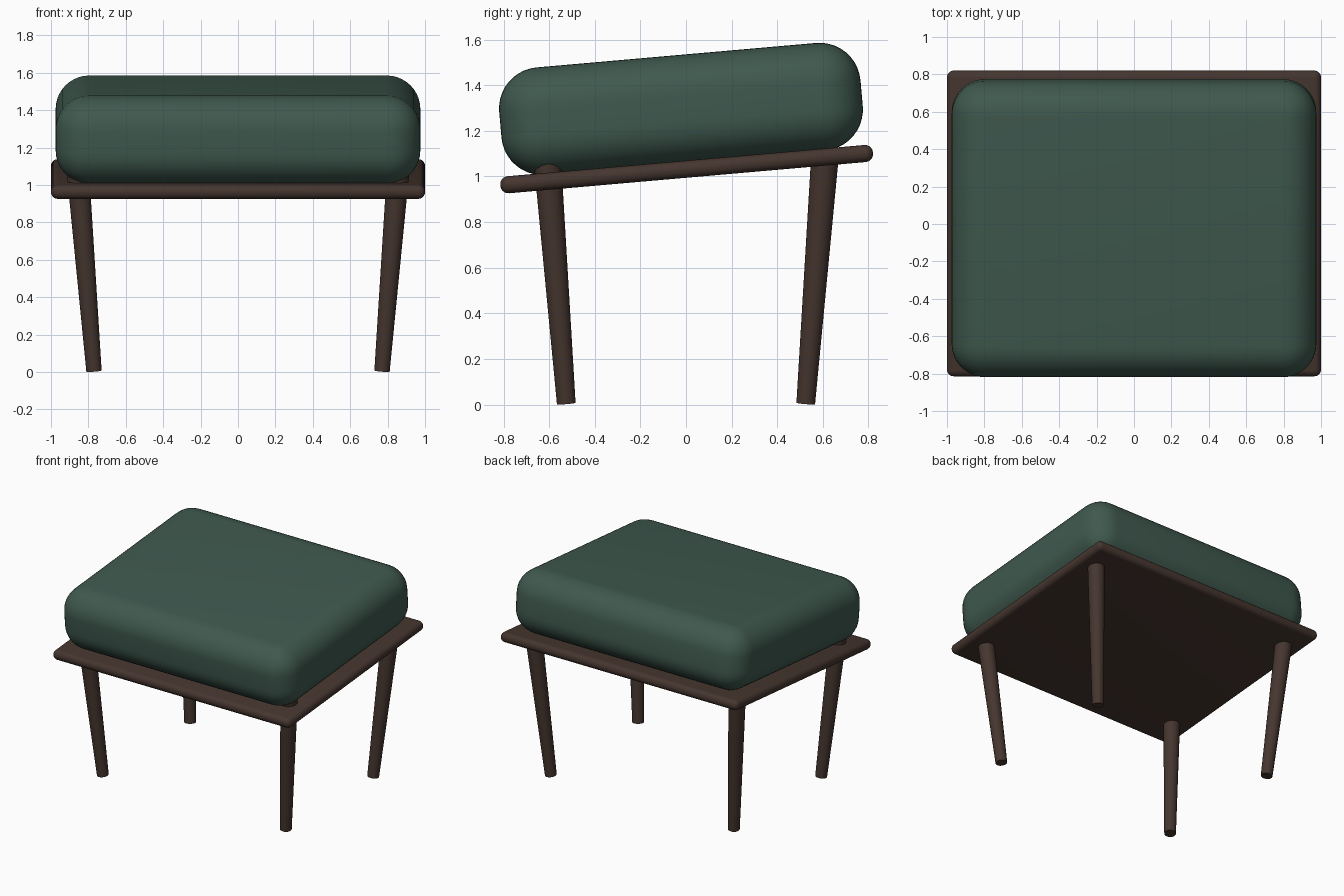
import bpy, math
from mathutils import Vector

if "Cube" in bpy.data.objects:
    bpy.data.objects.remove(bpy.data.objects["Cube"])

TILT = math.radians(5)


def material(name, color):
    m = bpy.data.materials.new(name)
    m.diffuse_color = (*color, 1)
    m.use_nodes = True
    m.node_tree.nodes["Principled BSDF"].inputs["Base Color"].default_value = m.diffuse_color
    return m


green = material("green_fabric", (0.05, 0.10, 0.077))
wood = material("dark_wood", (0.06, 0.036, 0.028))


def rounded_box(name, loc, size, radius, segments, mat):
    bpy.ops.mesh.primitive_cube_add(size=1, location=loc)
    ob = bpy.context.object
    ob.name = name
    ob.scale = size
    bpy.ops.object.transform_apply(location=False, rotation=False, scale=True)
    ob.rotation_euler.x = TILT
    bev = ob.modifiers.new("round", 'BEVEL')
    bev.width = radius
    bev.segments = segments
    bpy.ops.object.modifier_apply(modifier=bev.name)
    bpy.ops.object.shade_smooth_by_angle(angle=math.radians(40))
    ob.data.materials.append(mat)


def leg(name, foot, head, r_foot, r_head):
    foot, head = Vector(foot), Vector(head)
    axis = head - foot
    bpy.ops.mesh.primitive_cone_add(vertices=32, radius1=r_foot, radius2=r_head,
                                    depth=axis.length, location=(foot + head) / 2)
    ob = bpy.context.object
    ob.name = name
    ob.rotation_euler = axis.to_track_quat('Z', 'Y').to_euler()
    bpy.ops.object.shade_smooth_by_angle(angle=math.radians(40))
    ob.data.materials.append(wood)


# Tilted seat board with the cushion resting on it
rounded_box("seat_board", (0, 0.003, 1.032), (2.0, 1.64, 0.075), 0.035, 5, wood)
rounded_box("cushion", (0, -0.022, 1.296), (1.95, 1.59, 0.473), 0.18, 10, green)

# Four splayed, tapered legs
for side, sx in (("left", -1), ("right", 1)):
    for end, sy in (("front", -1), ("back", 1)):
        leg(f"{end}_{side}_leg", (sx * 0.77, sy * 0.525, 0.005),
            (sx * 0.855, sy * 0.607, 1.06), 0.041, 0.06)
